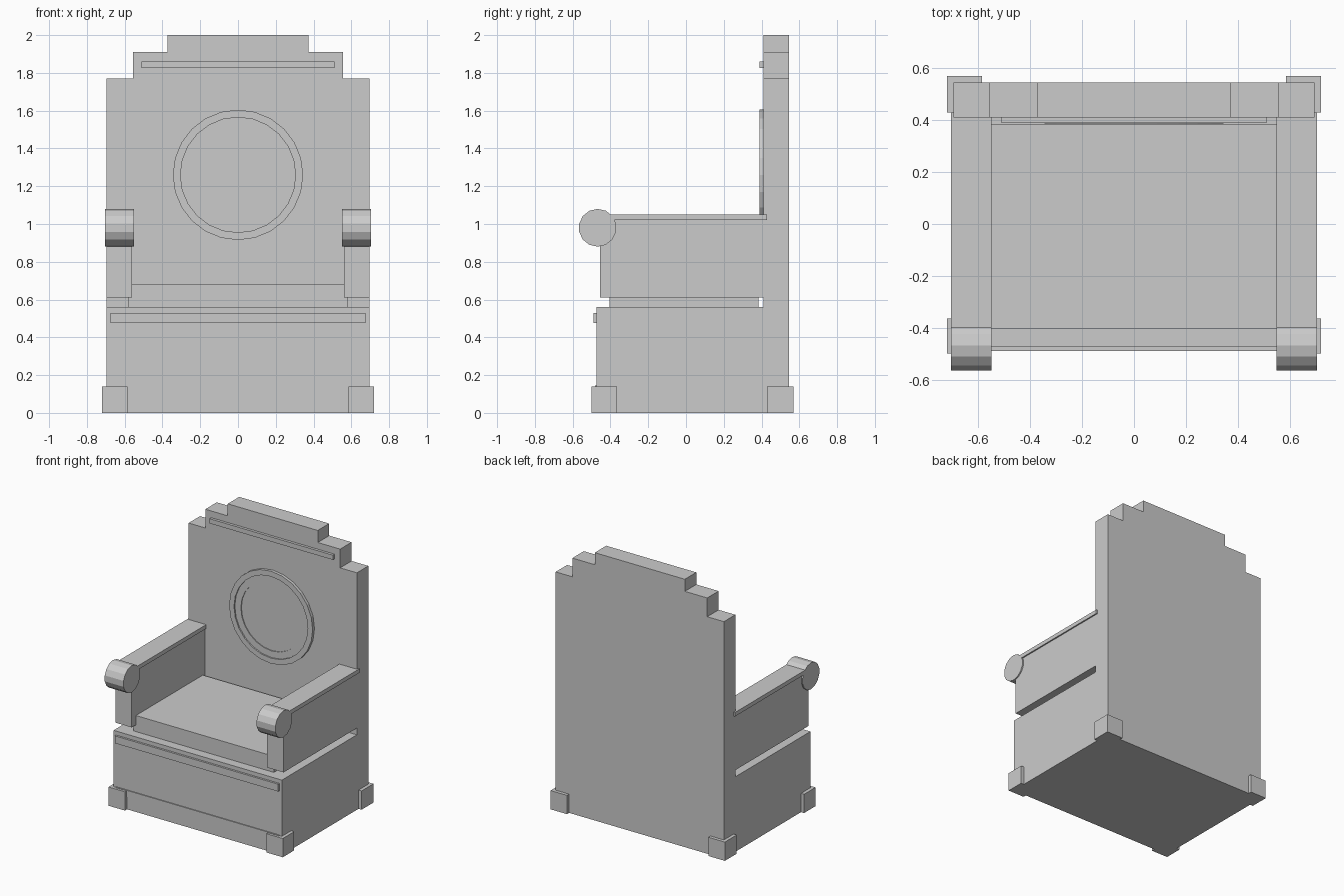
import bpy
import bmesh
from math import cos, sin, tau

cube = bpy.data.objects.get("Cube")
if cube:
    bpy.data.objects.remove(cube, do_unlink=True)

grey = bpy.data.materials.new("plain grey")
grey.use_nodes = True
COLOUR = (0.6, 0.6, 0.6, 1)
grey.diffuse_color = COLOUR
grey.node_tree.nodes["Principled BSDF"].inputs["Base Color"].default_value = COLOUR


def finish(name, bm):
    bmesh.ops.recalc_face_normals(bm, faces=bm.faces)
    mesh = bpy.data.meshes.new(name)
    bm.to_mesh(mesh)
    bm.free()
    mesh.materials.append(grey)
    obj = bpy.data.objects.new(name, mesh)
    bpy.context.collection.objects.link(obj)
    return obj


def prism(name, outline, offset):
    """Extrude a flat outline of 3D points by an offset."""
    bm = bmesh.new()
    face = bm.faces.new([bm.verts.new(p) for p in outline])
    new = bmesh.ops.extrude_face_region(bm, geom=[face], use_keep_orig=True)["geom"]
    verts = [g for g in new if isinstance(g, bmesh.types.BMVert)]
    bmesh.ops.translate(bm, verts=verts, vec=offset)
    return finish(name, bm)


def box(name, x0, x1, y0, y1, z0, z1):
    outline = [(x0, y0, z0), (x1, y0, z0), (x1, y1, z0), (x0, y1, z0)]
    return prism(name, outline, (0, 0, z1 - z0))


def wide_box(name, half, y0, y1, z0, z1):
    return box(name, -half, half, y0, y1, z0, z1)


# Base, its trim strips and the seat cushion
wide_box("base", 0.695, -0.475, 0.41, 0, 0.56)
wide_box("upper_base_trim", 0.675, -0.49, -0.47, 0.475, 0.53)
wide_box("lower_base_trim", 0.675, -0.482, -0.47, 0.095, 0.145)
wide_box("seat_cushion", 0.58, -0.405, 0.385, 0.56, 0.68)

# Stepped backrest with a trim strip
half = [(0.695, 0), (0.695, 1.77), (0.557, 1.77), (0.557, 1.91), (0.372, 1.91), (0.372, 2)]
profile = half + [(-x, z) for x, z in reversed(half)]
prism("backrest", [(x, 0.41, z) for x, z in profile], (0, 0.135, 0))
wide_box("backrest_trim", 0.51, 0.39, 0.415, 1.825, 1.86)

# Round medallion: raised rim, lower ring and sunken centre
bm = bmesh.new()
SIDES = 24
steps = [(0.345, 0.412), (0.345, 0.388), (0.305, 0.388), (0.305, 0.398),
         (0.255, 0.398), (0.255, 0.404)]
loops = [[bm.verts.new((r * cos(tau * i / SIDES), y, 1.26 + r * sin(tau * i / SIDES)))
          for i in range(SIDES)] for r, y in steps]
for a, b in zip(loops, loops[1:]):
    for i in range(SIDES):
        j = (i + 1) % SIDES
        bm.faces.new((a[i], a[j], b[j], b[i]))
bm.faces.new(loops[-1])
bm.faces.new(loops[0])
finish("medallion", bm)

# Arms, front scrolls and corner feet on both sides
ROLL_SIDES = 14
for side, s in (("left", 1), ("right", -1)):
    box(side + "_arm_panel", s * 0.56, s * 0.695, -0.455, 0.41, 0.61, 1.02)
    box(side + "_arm_cap", s * 0.55, s * 0.705, -0.47, 0.43, 1.02, 1.05)
    circle = [(s * 0.55, -0.468 + 0.1 * sin(tau * i / ROLL_SIDES),
               0.98 + 0.1 * cos(tau * i / ROLL_SIDES)) for i in range(ROLL_SIDES)]
    prism(side + "_arm_scroll", circle, (s * 0.155, 0, 0))
    for end, y0, y1 in (("front", -0.5, -0.365), ("back", 0.43, 0.57)):
        box(f"{side}_{end}_foot", s * 0.585, s * 0.72, y0, y1, 0, 0.14)
